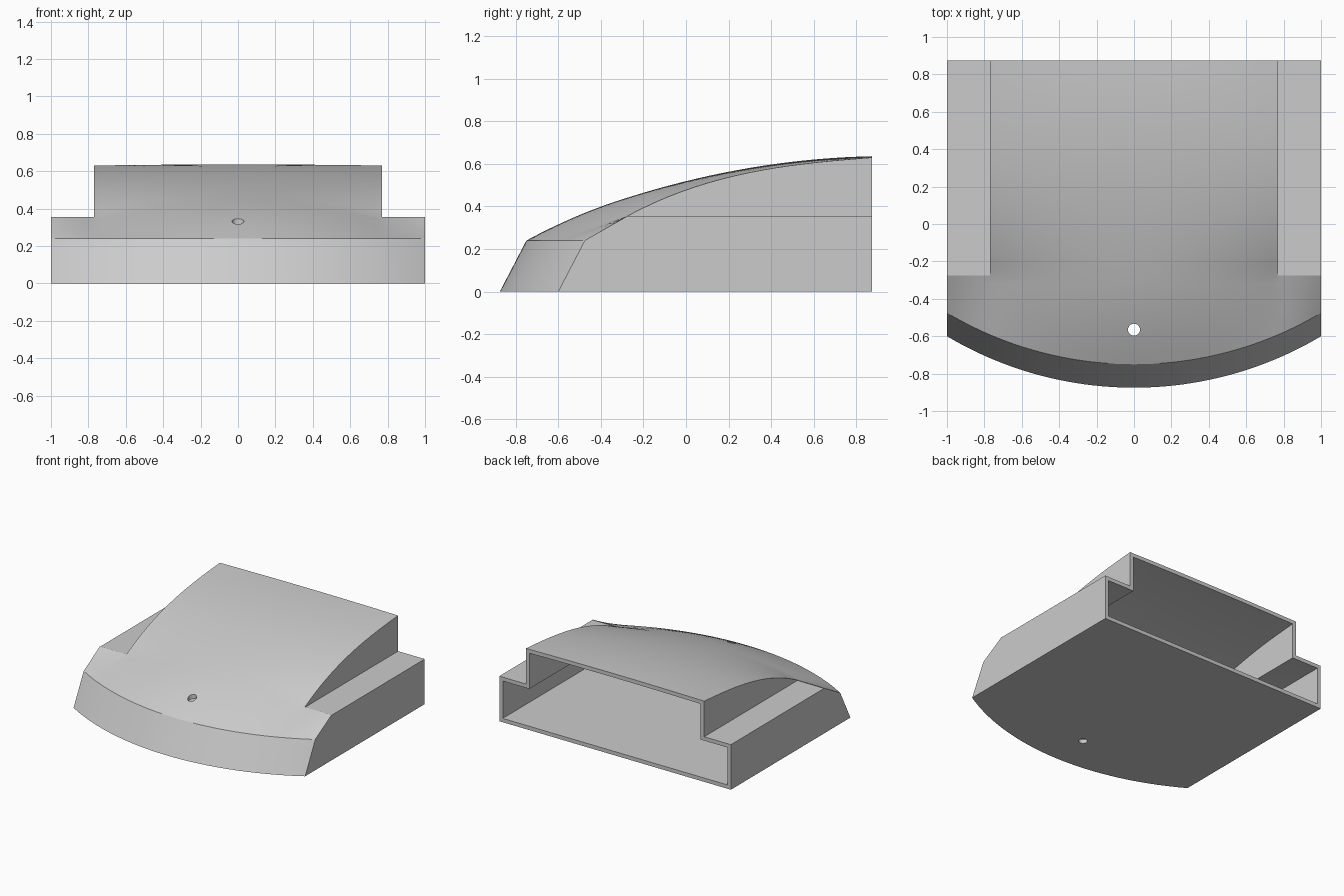
import bpy, bmesh, math

if "Cube" in bpy.data.objects:
    bpy.data.objects.remove(bpy.data.objects["Cube"], do_unlink=True)

WALL = 0.03          # shell thickness
BACK = 0.875         # open rear end
STEP_X, STEP_Y, STEP_Z = 0.77, -0.275, 0.352
BAND_Z = 0.24        # top of the sloped front band
RADIUS = 1.956       # bow of the front edge

grey = bpy.data.materials.new("plain grey")
grey.use_nodes = True
grey.diffuse_color = (0.6, 0.6, 0.6, 1)
grey.node_tree.nodes["Principled BSDF"].inputs["Base Color"].default_value = (0.6, 0.6, 0.6, 1)


def add_object(name, bm):
    bmesh.ops.recalc_face_normals(bm, faces=bm.faces)
    mesh = bpy.data.meshes.new(name)
    bm.to_mesh(mesh)
    bm.free()
    mesh.materials.append(grey)
    obj = bpy.data.objects.new(name, mesh)
    bpy.context.collection.objects.link(obj)
    return obj


def box(name, low, high):
    bm = bmesh.new()
    bmesh.ops.create_cube(bm, size=1)
    for v in bm.verts:
        v.co = [a + (c + 0.5) * (b - a) for c, a, b in zip(v.co, low, high)]
    return add_object(name, bm)


def subtract(target, cutter):
    mod = target.modifiers.new("cut", "BOOLEAN")
    mod.operation, mod.solver, mod.object = "DIFFERENCE", "EXACT", cutter
    bpy.context.view_layer.objects.active = target
    bpy.ops.object.modifier_apply(modifier=mod.name)
    bpy.data.objects.remove(cutter, do_unlink=True)


def roof(y, w):
    # Height of the roof behind the steps, blended from middle to side
    d = BACK - y
    middle = 0.636 - d * (0.021 + 0.129 * d)
    side = 0.63 - d * (0.076 + d * (0.02 + 0.106 * d))
    return middle + (side - middle) * w


def column(x, t, back):
    # Lengthwise section of the hood at x, inset by t
    sag = RADIUS - math.sqrt(RADIUS ** 2 - x * x)
    w = min(1, abs(x) / STEP_X) ** 2
    front = -0.75 + sag
    z1 = roof(STEP_Y, w)
    pts = [(-BACK + sag + 0.52 * t + t * 1.15, t)]
    for i in range(8):
        s = i / 8
        z = BAND_Z + (z1 - BAND_Z) * (s + 0.28 * (1 - w) * s * (1 - s))
        y0 = front + t * 0.65
        pts.append((y0 + (STEP_Y - y0) * s, z - t))
    for i in range(19):
        y = STEP_Y + (back - STEP_Y) * i / 18
        pts.append((y, roof(y, w) - t))
    return pts + [(back, t)]


def hood(name, t, back):
    # Full-width hood with both steps cut away
    bm = bmesh.new()
    count = 52
    loops = []
    for i in range(count + 1):
        x = (2 * i / count - 1) * (1 - t)
        loops.append([bm.verts.new((x, y, z)) for y, z in column(x, t, back)])
    for a, b in zip(loops, loops[1:]):
        for j in range(len(a)):
            k = (j + 1) % len(a)
            bm.faces.new((a[j], a[k], b[k], b[j]))
    bm.faces.new(loops[0])
    bm.faces.new(loops[-1][::-1])
    obj = add_object(name, bm)
    for side in (-1, 1):
        ends = sorted((side * (STEP_X - t), side * 1.2))
        subtract(obj, box("step_cutter", (ends[0], STEP_Y - t, STEP_Z - t), (ends[1], 1.2, 1)))
    return obj


# Hollow shell, open at the back
shell = hood("hood_shell", 0, BACK)
subtract(shell, hood("cavity", WALL, BACK + 0.05))

# Round hole straight through roof and floor
bm = bmesh.new()
bmesh.ops.create_cone(bm, cap_ends=True, segments=24, radius1=0.032, radius2=0.032, depth=2)
bmesh.ops.translate(bm, verts=bm.verts, vec=(0, -0.565, 0))
subtract(shell, add_object("hole_cutter", bm))

bpy.ops.object.select_all(action="DESELECT")
shell.select_set(True)
bpy.context.view_layer.objects.active = shell
bpy.ops.object.shade_smooth_by_angle(angle=math.radians(30))
